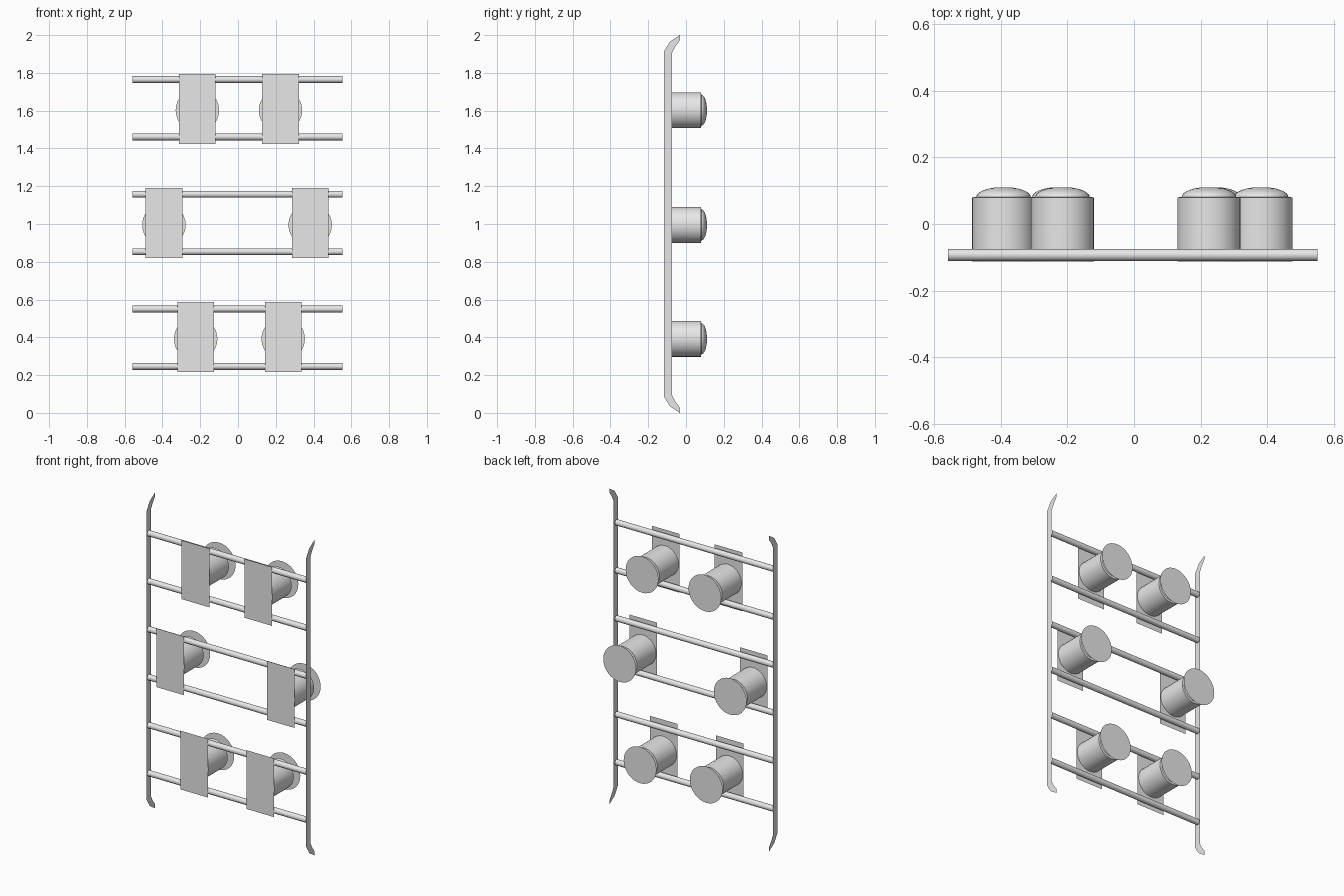
import bpy, bmesh, math

if "Cube" in bpy.data.objects:
    bpy.data.objects.remove(bpy.data.objects["Cube"])

grey = bpy.data.materials.new("light_grey")
grey.diffuse_color = (0.8, 0.8, 0.8, 1)
grey.use_nodes = True
grey.node_tree.nodes["Principled BSDF"].inputs["Base Color"].default_value = grey.diffuse_color


def make(name, verts, faces, smooth=False):
    me = bpy.data.meshes.new(name)
    me.from_pydata(verts, [], faces)
    bm = bmesh.new()
    bm.from_mesh(me)
    if smooth:
        bmesh.ops.recalc_face_normals(bm, faces=bm.faces[:])
    bm.to_mesh(me)
    bm.free()
    me.materials.append(grey)
    ob = bpy.data.objects.new(name, me)
    bpy.context.collection.objects.link(ob)
    if smooth:
        bpy.ops.object.select_all(action='DESELECT')
        ob.select_set(True)
        bpy.context.view_layer.objects.active = ob
        bpy.ops.object.shade_smooth_by_angle(angle=math.radians(35))
    return ob


def lathe(name, profile, place, n=32):
    """Revolve (radius, axial) points; place(a, b, axial) maps to xyz."""
    verts, faces = [], []
    for r, h in profile:
        for i in range(n):
            t = 2 * math.pi * i / n
            verts.append(place(r * math.cos(t), r * math.sin(t), h))
    for k in range(len(profile) - 1):
        for i in range(n):
            j = (i + 1) % n
            faces.append((k * n + i, k * n + j, (k + 1) * n + j, (k + 1) * n + i))
    faces.append(tuple(range(n)))
    faces.append(tuple(range((len(profile) - 1) * n, len(profile) * n)))
    return make(name, verts, faces, True)


# Side rails: flat sheets with curled ends
outer = [(-0.116, 1.0), (-0.116, 1.915), (-0.085, 1.965), (-0.032, 2.0)]
inner = [(-0.074, 1.0), (-0.074, 1.905), (-0.057, 1.939), (-0.031, 1.975)]
for side, x in (("left", -0.559), ("right", 0.559)):
    verts, faces = [], []
    for flip in (False, True):
        for o, i in zip(outer, inner):
            for y, z in (o, i):
                verts.append((x, y, 2 - z if flip else z))
        b = 8 if flip else 0
        for k in range(3):
            q = (b + 2 * k, b + 2 * k + 1, b + 2 * k + 3, b + 2 * k + 2)
            faces.append(q[::-1] if flip == (x > 0) else q)
    make(side + "_rail", verts, faces)

# Rungs
for k in range(6):
    z = 0.246 + k * 0.3038
    lathe("rung", [(0.018, -0.559), (0.018, 0.552)],
          lambda a, b, h: (h, -0.093 + a, z + b), 16)

# Lamps: back plate, can, domed lens and front disc
dome = [(0.082 * math.cos(t), 0.081 + 0.03 * math.sin(t))
        for t in [math.pi / 2 * s / 8 for s in range(8)]]
rows = [(1.602, 1.609, (-0.215, 0.225)),
        (0.995, 1.005, (-0.392, 0.382)),
        (0.392, 0.402, (-0.224, 0.239))]
for zc, zp, xs in rows:
    for x in xs:
        def place(a, b, h):
            return (x + a, h, zc + b)
        w, d = 0.097, 0.186
        make("back_plate", [(x - w, -0.118, zp - d), (x + w, -0.118, zp - d),
                            (x + w, -0.118, zp + d), (x - w, -0.118, zp + d)],
             [(0, 1, 2, 3)])
        lathe("lamp_can_and_lens", [(0.095, -0.112), (0.095, 0.08)] + dome, place)
        ring = [place(0.115 * math.cos(2 * math.pi * i / 32),
                      0.115 * math.sin(2 * math.pi * i / 32), 0.118)
                for i in range(32)]
        make("front_disc", ring, [tuple(reversed(range(32)))])
